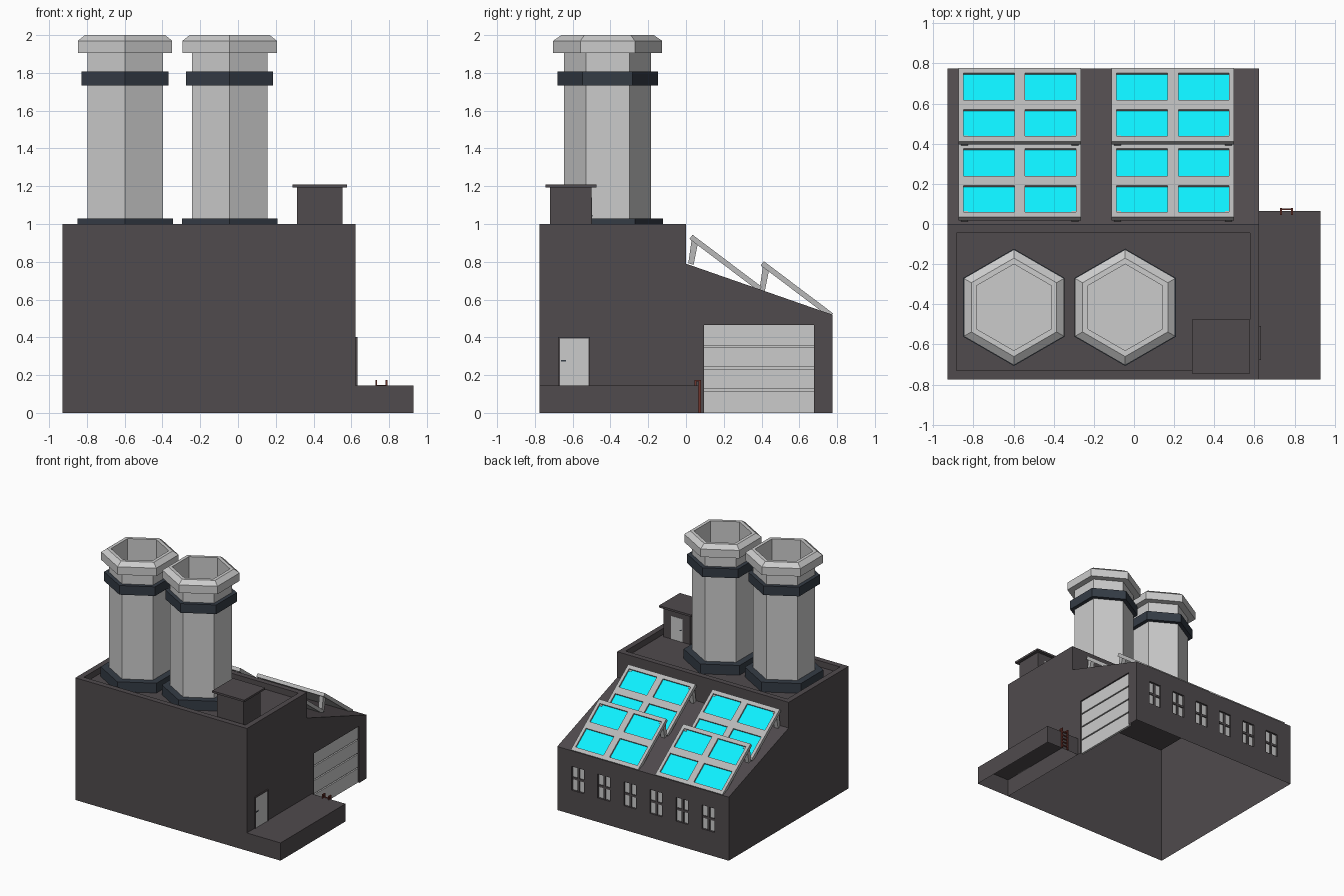
import bpy, bmesh, math
from mathutils import Matrix, Vector

if "Cube" in bpy.data.objects:
    bpy.data.objects.remove(bpy.data.objects["Cube"])


def material(name, rgb):
    m = bpy.data.materials.new(name)
    m.diffuse_color = (*rgb, 1)
    m.use_nodes = True
    m.node_tree.nodes["Principled BSDF"].inputs["Base Color"].default_value = m.diffuse_color
    return m


DARK = material("dark_wall", (0.08, 0.07, 0.075))
STEEL = material("dark_steel", (0.035, 0.045, 0.06))
GREY = material("panel_grey", (0.48, 0.48, 0.48))
CYAN = material("cyan_glass", (0.004, 0.87, 1.0))
RED = material("rust_red", (0.16, 0.035, 0.025))


def finish(name, bm, mat=None):
    bmesh.ops.recalc_face_normals(bm, faces=bm.faces)
    me = bpy.data.meshes.new(name)
    bm.to_mesh(me)
    bm.free()
    ob = bpy.data.objects.new(name, me)
    bpy.context.collection.objects.link(ob)
    if mat:
        me.materials.append(mat)
    return ob


def boxes(name, ranges, mat=None, matrix=Matrix()):
    """One object from boxes given as (x0, x1, y0, y1, z0, z1)."""
    bm = bmesh.new()
    for x0, x1, y0, y1, z0, z1 in ranges:
        c = Vector((x0 + x1, y0 + y1, z0 + z1)) / 2
        size = Matrix.Diagonal((x1 - x0, y1 - y0, z1 - z0, 1))
        bmesh.ops.create_cube(bm, size=1, matrix=matrix @ Matrix.Translation(c) @ size)
    return finish(name, bm, mat)


def prism(name, profile, spans, mat=None):
    """Extrude a (y, z) profile along x for each span."""
    bm = bmesh.new()
    for x0, x1 in spans:
        f = bm.faces.new([bm.verts.new((x0, y, z)) for y, z in profile])
        r = bmesh.ops.extrude_face_region(bm, geom=[f])
        vs = [v for v in r["geom"] if isinstance(v, bmesh.types.BMVert)]
        bmesh.ops.translate(bm, verts=vs, vec=(x1 - x0, 0, 0))
    return finish(name, bm, mat)


def hex_lathe(name, profile, centre, mat=None, floor=False):
    """Six-sided surface through (radius, z) rings; floor closes the last ring."""
    bm = bmesh.new()
    rings = [[bm.verts.new((centre[0] + r * math.sin(k * math.pi / 3),
                            centre[1] + r * math.cos(k * math.pi / 3), z))
              for k in range(6)] for r, z in profile]
    for a, b in zip(rings, rings[1:]):
        for k in range(6):
            n = (k + 1) % 6
            bm.faces.new((a[k], a[n], b[n], b[k]))
    if floor:
        bm.faces.new(rings[-1])
    return finish(name, bm, mat)


def open_bottom(ob):
    """Remove the faces lying on the ground, leaving a hollow shell."""
    bm = bmesh.new()
    bm.from_mesh(ob.data)
    low = [f for f in bm.faces if all(v.co.z < 1e-4 for v in f.verts)]
    bmesh.ops.delete(bm, geom=low, context="FACES")
    bm.to_mesh(ob.data)
    bm.free()


# Main building: tall front block with a sloped rear hall
building = prism("building", [(-0.775, 0), (0.775, 0), (0.775, 0.52), (0, 0.79),
                              (0, 1), (-0.775, 1)], [(-0.93, 0.623)], DARK)

# Recesses for roof parapet, garage door and rear windows
win_x = [-0.153 + 0.236 * (i - 2.5) for i in range(6)]
W, Z0, Z1 = 0.056, 0.197, 0.392
cutter = boxes("recess_cutter",
               [(-0.885, 0.578, -0.73, -0.045, 0.95, 1.1),
                (0.595, 0.7, 0.095, 0.678, -0.1, 0.465)] +
               [(x - W, x + W, 0.755, 0.85, Z0, Z1) for x in win_x])
cutter.hide_render = True
cut = building.modifiers.new("recesses", "BOOLEAN")
cut.operation = "DIFFERENCE"
cut.solver = "EXACT"
cut.object = cutter
bpy.context.view_layer.objects.active = building
bpy.ops.object.modifier_apply(modifier="recesses")
bpy.data.objects.remove(cutter)
open_bottom(building)

# Rear windows: panes behind dark crossbars
zm = (Z0 + Z1) / 2
boxes("window_panes", [(x - W, x + W, 0.754, 0.759, Z0, Z1) for x in win_x])
bars = []
for x in win_x:
    bars += [(x - 0.009, x + 0.009, 0.757, 0.768, Z0, Z1),
             (x - W, x + W, 0.757, 0.767, zm - 0.009, zm + 0.009)]
boxes("window_bars", bars, DARK)

# Garage door: overlapping slats on a backing sheet
boxes("garage_door", [(0.594, 0.6, 0.095, 0.678, 0, 0.465)] +
      [(0.598, 0.612, 0.095, 0.678, 0.116 * i + (0.01 if i else 0), 0.116 * (i + 1))
       for i in range(4)])

# Loading dock and ladder
open_bottom(boxes("loading_dock", [(0.623, 0.928, -0.775, 0.065, 0, 0.145)], DARK))
ladder = []
for x in (0.732, 0.787):
    ladder += [(x - 0.005, x + 0.005, 0.067, 0.079, 0, 0.175),
               (x - 0.005, x + 0.005, 0.045, 0.079, 0.165, 0.175),
               (x - 0.005, x + 0.005, 0.045, 0.055, 0.14, 0.175)]
ladder += [(0.732, 0.787, 0.069, 0.077, z, z + 0.008) for z in (0.02, 0.05, 0.08, 0.11, 0.14)]
boxes("ladder", ladder, RED)

# Side door
boxes("side_door_frame", [(0.618, 0.632, -0.677, y1, 0.145, 0.402) for y1 in (-0.667,)] +
      [(0.618, 0.632, -0.517, -0.507, 0.145, 0.402),
       (0.618, 0.632, -0.667, -0.517, 0.393, 0.402)], DARK)
boxes("side_door", [(0.618, 0.628, -0.667, -0.517, 0.145, 0.393)])
boxes("side_door_handle", [(0.628, 0.632, -0.662, -0.635, 0.271, 0.279)], STEEL)

# Rooftop stair hut
boxes("roof_hut", [(0.313, 0.553, -0.72, -0.5, 0.95, 1.195)], DARK)
boxes("roof_hut_cap", [(0.288, 0.578, -0.745, -0.475, 1.192, 1.208)], DARK)
boxes("roof_hut_door", [(0.38, 0.485, -0.505, -0.498, 0.95, 1.14)])
boxes("roof_hut_handle", [(0.39, 0.405, -0.5, -0.496, 1.04, 1.047)], STEEL)

# Hexagonal chimneys with base, collar and hollow flared cap
for i, cx in enumerate((-0.598, -0.044)):
    c = (cx, -0.415)
    hex_lathe(f"chimney_{i}", [(0.231, 0.95), (0.231, 1.905), (0.288, 1.905), (0.288, 1.97),
                               (0.245, 2.0), (0.215, 2.0), (0.215, 1.5)], c, floor=True)
    hex_lathe(f"chimney_base_{i}", [(0.292, 0.95), (0.292, 1.03), (0.231, 1.03)], c, STEEL)
    hex_lathe(f"chimney_collar_{i}", [(0.231, 1.733), (0.266, 1.733), (0.266, 1.808),
                                      (0.231, 1.808)], c, STEEL)

# Tilted solar panels in two columns and two rows
L, T, WID = 0.458, 0.028, 0.61
for x0 in (-0.874, -0.111):
    for row, (y, z) in enumerate(((0.035, 0.943), (0.412, 0.803))):
        m = Matrix.Translation((x0, y, z)) @ Matrix.Rotation(-math.atan2(0.275, 0.365), 4, "X")
        tag = f"{'left' if x0 < -0.5 else 'right'}_{row}"
        cols = [(0, 0.025), (0.278, 0.332), (0.585, WID)]
        rows = [(0, 0.032), (0.197, 0.256), (0.426, L)]
        gaps = [(cols[i][1], cols[i + 1][0]) for i in range(2)]
        frame = [(a, b, 0, L, -T, 0) for a, b in cols]
        frame += [(*g, a, b, -T, 0) for g in gaps for a, b in rows]
        frame += [(*g, 0, L, -T, -0.02) for g in gaps]
        boxes(f"panel_frame_{tag}", frame, GREY, m)
        boxes(f"panel_glass_{tag}", [(*g, rows[j][1], rows[j + 1][0], -0.021, -0.012)
                                     for g in gaps for j in range(2)], CYAN, m)
        # Rear support legs
        prism(f"panel_legs_{tag}", [(y - 0.023, z - 0.15), (y + 0.005, z - 0.16),
                                    (y + 0.03, z - 0.035), (y - 0.003, z - 0.012)],
              [(x0 + 0.012, x0 + 0.047), (x0 + 0.563, x0 + 0.598)], GREY)
